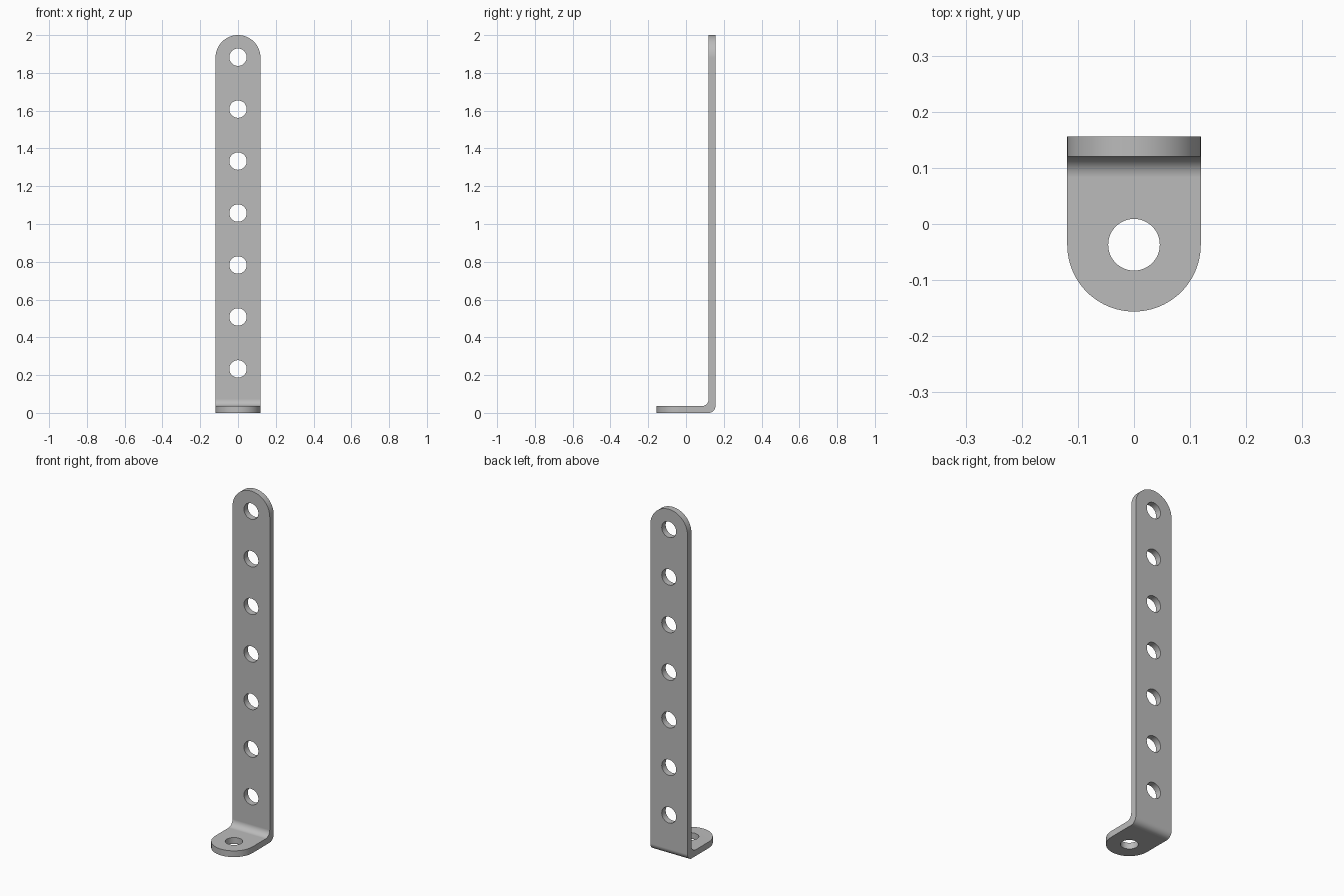
import bpy, bmesh
from math import pi, sin, cos
from mathutils import Vector

cube = bpy.data.objects.get("Cube")
if cube:
    bpy.data.objects.remove(cube, do_unlink=True)

HALF_W = 0.119      # half the strap width
THICK = 0.036
FRONT, BACK = -0.156, 0.156
TOP = 2.0
BEND = 0.037        # bend radius
HOLE = 0.046

steel = bpy.data.materials.new("grey_steel")
steel.use_nodes = True
colour = (0.5, 0.5, 0.5, 1)
steel.diffuse_color = colour
steel.node_tree.nodes["Principled BSDF"].inputs["Base Color"].default_value = colour


def arc(cx, cy, r, start, end, steps):
    return [(cx + r * cos(start + (end - start) * i / steps),
             cy + r * sin(start + (end - start) * i / steps)) for i in range(steps + 1)]


def prism(name, outline, place, depth):
    """Extrude a 2D outline, placed in space by a function, along depth."""
    bm = bmesh.new()
    face = bm.faces.new([bm.verts.new(place(a, b)) for a, b in outline])
    moved = bmesh.ops.extrude_face_region(bm, geom=[face])["geom"]
    bmesh.ops.translate(bm, vec=Vector(depth),
                        verts=[g for g in moved if isinstance(g, bmesh.types.BMVert)])
    bmesh.ops.recalc_face_normals(bm, faces=bm.faces)
    mesh = bpy.data.meshes.new(name)
    bm.to_mesh(mesh)
    bm.free()
    mesh.materials.append(steel)
    obj = bpy.data.objects.new(name, mesh)
    bpy.context.collection.objects.link(obj)
    return obj


def cut(target, tool, operation):
    bpy.context.view_layer.objects.active = target
    mod = target.modifiers.new("cut", "BOOLEAN")
    mod.object, mod.operation, mod.solver = tool, operation, "EXACT"
    bpy.ops.object.modifier_apply(modifier=mod.name)
    bpy.data.objects.remove(tool, do_unlink=True)


def upright_plane(x, z):
    return (x, -1, z)


def foot_plane(x, y):
    return (x, y, -1)


# Bent strap blank: an L profile with rounded inner and outer corner
inner = BACK - THICK
profile = [(FRONT - 0.1, 0)]
profile += arc(BACK - BEND, BEND, BEND, -pi / 2, 0, 14)
profile += [(BACK, TOP + 0.1), (inner, TOP + 0.1)]
profile += arc(inner - BEND, THICK + BEND, BEND, 0, -pi / 2, 14)
profile += [(FRONT - 0.1, THICK)]
bracket = prism("bent_strap_bracket", profile, lambda y, z: (-0.2, y, z), (0.4, 0, 0))

# Trim both ends to a half round
top_centre, foot_centre = TOP - HALF_W, FRONT + HALF_W
upright_shape = arc(0, top_centre, HALF_W, 0, pi, 48) + [(-HALF_W, -1), (HALF_W, -1)]
cut(bracket, prism("upright_trim", upright_shape, upright_plane, (0, 2, 0)), "INTERSECT")
foot_shape = arc(0, foot_centre, HALF_W, pi, 2 * pi, 48) + [(HALF_W + 0.1, foot_centre),
             (HALF_W + 0.1, 1), (-HALF_W - 0.1, 1), (-HALF_W - 0.1, foot_centre)]
cut(bracket, prism("foot_trim", foot_shape, foot_plane, (0, 0, 4)), "INTERSECT")

# Row of holes up the strap, and one through the foot
for i in range(7):
    ring = arc(0, top_centre + 0.002 - 0.275 * i, HOLE, 0, 2 * pi, 48)[:-1]
    cut(bracket, prism("drill", ring, upright_plane, (0, 2, 0)), "DIFFERENCE")
ring = arc(0, foot_centre, HOLE, 0, 2 * pi, 48)[:-1]
cut(bracket, prism("drill", ring, foot_plane, (0, 0, 1.5)), "DIFFERENCE")

# Smooth bends and rims, crisp sheet edges
bpy.ops.object.select_all(action="DESELECT")
bracket.select_set(True)
bpy.context.view_layer.objects.active = bracket
bpy.ops.object.shade_smooth_by_angle(angle=pi / 6)
weighted = bracket.modifiers.new("flat_sheet_normals", "WEIGHTED_NORMAL")
weighted.keep_sharp = True
